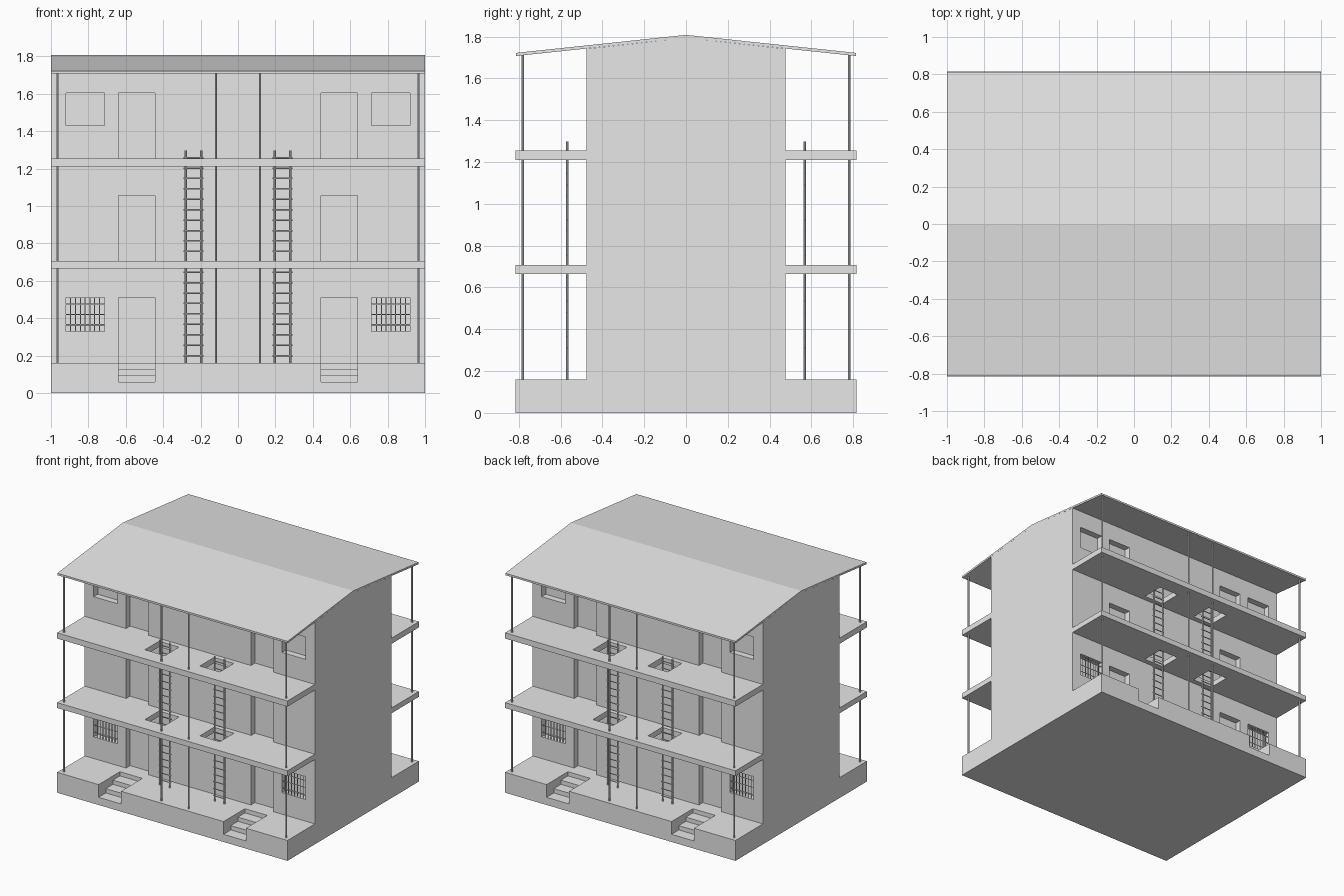
import bpy, bmesh
from mathutils import Matrix, Vector

if "Cube" in bpy.data.objects:
    bpy.data.objects.remove(bpy.data.objects["Cube"])

mat = bpy.data.materials.new("light grey")
mat.diffuse_color = (0.8, 0.8, 0.8, 1)
mat.use_nodes = True
mat.node_tree.nodes["Principled BSDF"].inputs["Base Color"].default_value = mat.diffuse_color


def finish(name, bm):
    bmesh.ops.recalc_face_normals(bm, faces=bm.faces)
    me = bpy.data.meshes.new(name)
    bm.to_mesh(me)
    bm.free()
    me.materials.append(mat)
    ob = bpy.data.objects.new(name, me)
    bpy.context.collection.objects.link(ob)
    return ob


def box(bm, x0, x1, y0, y1, z0, z1):
    x0, x1 = sorted((x0, x1))
    y0, y1 = sorted((y0, y1))
    m = Matrix.Translation(((x0 + x1) / 2, (y0 + y1) / 2, (z0 + z1) / 2))
    bmesh.ops.create_cube(bm, size=1, matrix=m @ Matrix.Diagonal((x1 - x0, y1 - y0, z1 - z0, 1)))


def prism(bm, profile, x0, x1):
    # extrude a (y, z) outline along x
    f = bm.faces.new([bm.verts.new((x0, y, z)) for y, z in profile])
    ext = bmesh.ops.extrude_face_region(bm, geom=[f])["geom"]
    bmesh.ops.translate(bm, vec=(x1 - x0, 0, 0), verts=[v for v in ext if isinstance(v, bmesh.types.BMVert)])


def rod(bm, a, b, r, n=8):
    a, b = Vector(a), Vector(b)
    rot = (b - a).to_track_quat('Z', 'Y').to_matrix().to_4x4()
    bmesh.ops.create_cone(bm, cap_ends=True, segments=n, radius1=r, radius2=r, depth=(b - a).length,
                          matrix=Matrix.Translation((a + b) / 2) @ rot)


def cut(ob, bm):
    # subtract the cutter shapes and bake the result
    cutter = finish("cutter", bm)
    cutter.hide_render = True
    mod = ob.modifiers.new("cut", 'BOOLEAN')
    mod.operation, mod.solver, mod.object = 'DIFFERENCE', 'EXACT', cutter
    dg = bpy.context.evaluated_depsgraph_get()
    me = bpy.data.meshes.new_from_object(ob.evaluated_get(dg))
    ob.modifiers.clear()
    ob.data = me
    bpy.data.objects.remove(cutter)


CORNERS = [(sx, sy) for sx in (-1, 1) for sy in (-1, 1)]
WALL, EDGE = 0.475, 0.815

# Base plinth with steps cut in front of each door
bm = bmesh.new()
box(bm, -1, 1, -EDGE, EDGE, 0, 0.16)
base = finish("base", bm)
bm = bmesh.new()
steps = [(0.9, 0.06), (0.725, 0.06), (0.725, 0.094), (0.637, 0.094),
         (0.637, 0.127), (0.55, 0.127), (0.55, 0.3), (0.9, 0.3)]
for sx, sy in CORNERS:
    prism(bm, [(sy * y, z) for y, z in steps], sx * 0.445, sx * 0.64)
cut(base, bm)

# Main building block with gabled top, recessed doors and windows
bm = bmesh.new()
prism(bm, [(-WALL, 0.16), (WALL, 0.16), (WALL, 1.742), (0, 1.793), (-WALL, 1.742)], -1, 1)
walls = finish("walls", bm)
bm = bmesh.new()
for sx, sy in CORNERS:
    for z in (0.16, 0.705, 1.255):
        box(bm, sx * 0.445, sx * 0.64, sy * 0.425, sy * 0.6, z, z + 0.35)
    for z0, z1 in ((0.33, 0.51), (1.43, 1.605)):
        box(bm, sx * 0.715, sx * 0.92, sy * 0.425, sy * 0.6, z0, z1)
cut(walls, bm)

# Balcony slabs with ladder hatches
for name, z0, z1 in (("middle", 0.665, 0.707), ("upper", 1.21, 1.255)):
    for sy, side in ((-1, "front"), (1, "back")):
        bm = bmesh.new()
        box(bm, -1, 1, sy * WALL, sy * EDGE, z0, z1)
        slab = finish(f"{name}_{side}_balcony", bm)
        bm = bmesh.new()
        for sx in (-1, 1):
            box(bm, sx * 0.152, sx * 0.325, sy * 0.515, sy * 0.69, z0 - 0.1, z1 + 0.1)
        cut(slab, bm)

# Roof
bm = bmesh.new()
prism(bm, [(-0.813, 1.722), (0, 1.808), (0.813, 1.722), (0.813, 1.707), (0, 1.793), (-0.813, 1.707)], -1, 1)
finish("roof", bm)

# Posts from base to roof
bm = bmesh.new()
for sx, sy in CORNERS:
    for x in (0.118, 0.965):
        rod(bm, (sx * x, sy * 0.78, 0.16), (sx * x, sy * 0.78, 1.712), 0.006)
finish("posts", bm)

# Ladders
bm = bmesh.new()
for sx, sy in CORNERS:
    x, y = sx * 0.238, sy * 0.567
    for dx in (-0.042, 0.042):
        rod(bm, (x + dx, y, 0.16), (x + dx, y, 1.297), 0.006)
    for i in range(20):
        z = 0.2 + 0.0557 * i
        rod(bm, (x - 0.054, y, z), (x + 0.054, y, z), 0.004, 6)
finish("ladders", bm)

# Bars over the ground floor windows
bm = bmesh.new()
for sx, sy in CORNERS:
    y = sy * 0.468
    for i in range(1, 8):
        x = sx * (0.715 + 0.205 * i / 8)
        rod(bm, (x, y, 0.33), (x, y, 0.51), 0.003, 6)
    for z in (0.365, 0.42, 0.475):
        rod(bm, (sx * 0.715, y, z), (sx * 0.92, y, z), 0.003, 6)
finish("window_bars", bm)
